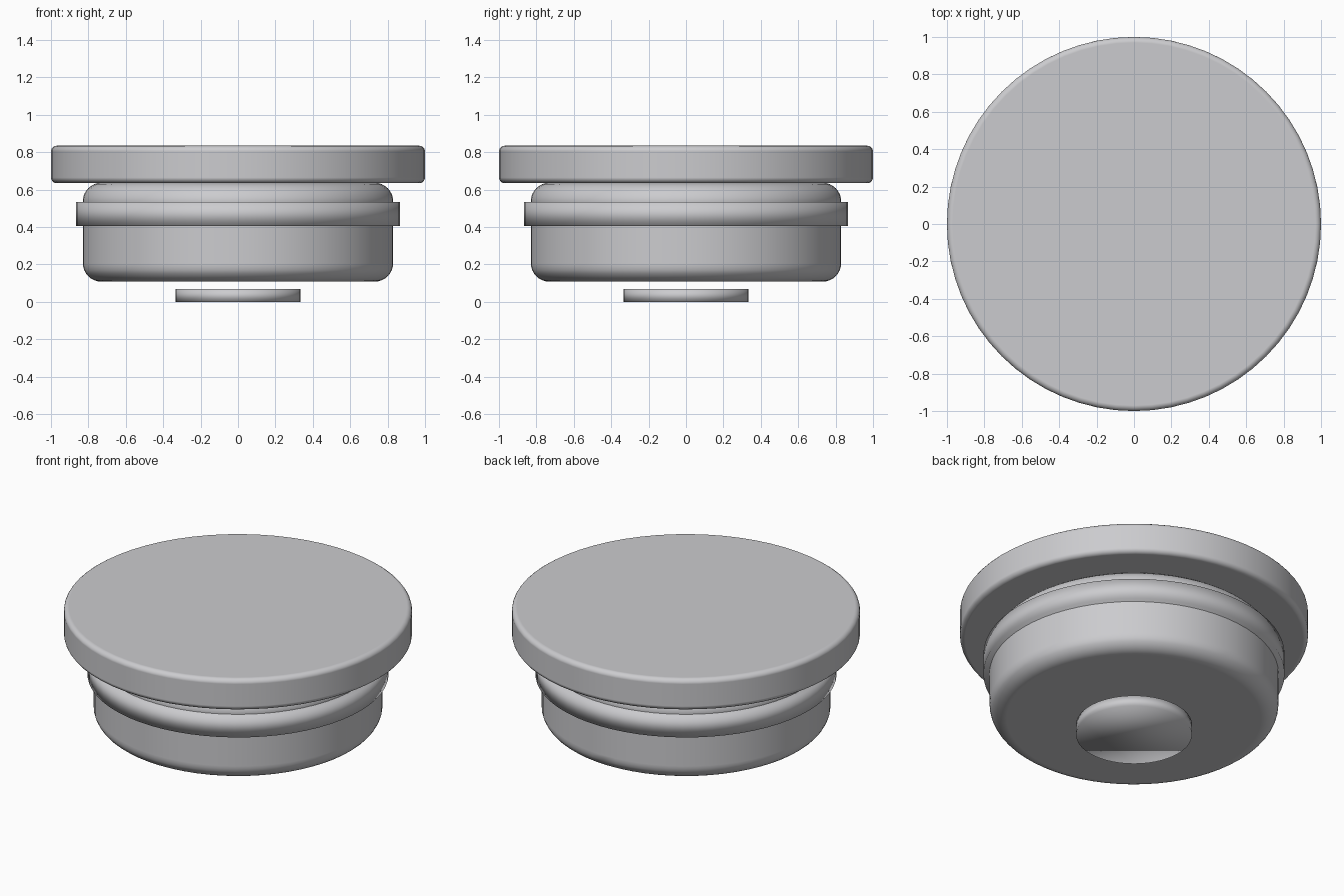
import bpy

default = bpy.data.objects.get("Cube")
if default:
    bpy.data.objects.remove(default, do_unlink=True)

# One brushed grey for every part
grey = bpy.data.materials.new("light_grey")
grey.use_nodes = True
colour = (0.6, 0.6, 0.62, 1)
grey.diffuse_color = colour
grey.node_tree.nodes["Principled BSDF"].inputs["Base Color"].default_value = colour


def disc(name, radius, bottom, top, bevel=0, segments=4):
    """Upright smooth cylinder with optional rounded rims."""
    bpy.ops.mesh.primitive_cylinder_add(
        vertices=64, radius=radius, depth=top - bottom,
        location=(0, 0, (bottom + top) / 2))
    obj = bpy.context.object
    obj.name = name
    obj.data.materials.append(grey)
    bpy.ops.object.shade_smooth()
    if bevel:
        mod = obj.modifiers.new("rounded_rims", 'BEVEL')
        mod.width = bevel
        mod.segments = segments
        mod.limit_method = 'ANGLE'
        mod.harden_normals = True
    return obj


# Wide cap, rounded plug body, seal around it and the small disc underneath
disc("lid", 1.0, 0.635, 0.835, 0.03)
disc("plug_body", 0.83, 0.108, 0.637, 0.1, 8)
disc("seal_ring", 0.865, 0.405, 0.535)
disc("base_disc", 0.333, 0.0, 0.068)
